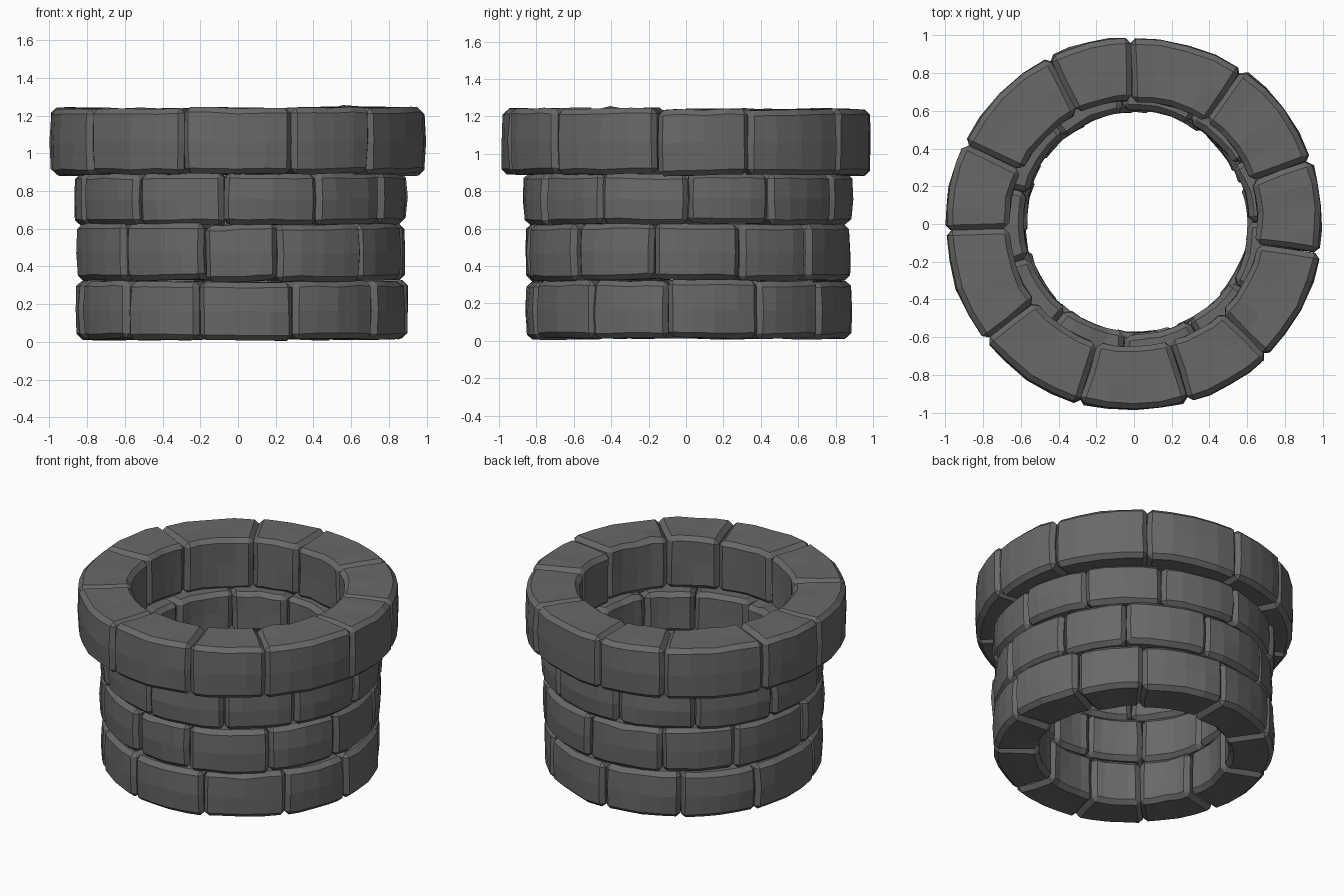
import bpy, bmesh, math, random

if "Cube" in bpy.data.objects:
    bpy.data.objects.remove(bpy.data.objects["Cube"])

random.seed(7)
SEG, LAY, DEP = 4, 2, 2   # divisions around, up and through each stone

dark = bpy.data.materials.new("dark_stone")
dark.diffuse_color = (0.14, 0.14, 0.14, 1)
dark.use_nodes = True
dark.node_tree.nodes["Principled BSDF"].inputs["Base Color"].default_value = dark.diffuse_color


def stone(name, a0, a1, r0, r1, z0, z1, centre):
    """One curved, chamfered, slightly uneven block between two angles (degrees)."""
    bm = bmesh.new()
    grid = {}
    dr, dz = random.uniform(-.008, .008), random.uniform(-.005, .005)
    tilt = random.uniform(-.016, .016)
    gap = 0.001
    for i in range(SEG + 1):
        for j in range(DEP + 1):
            for k in range(LAY + 1):
                if 0 < i < SEG and 0 < j < DEP and 0 < k < LAY:
                    continue
                u, v, w = i / SEG, j / DEP, k / LAY
                r = r0 + (r1 - r0) * v + dr + tilt * (u - .5)
                if j == DEP and k in (0, LAY):
                    r -= 0.008          # slight barrel on the outer face
                a = math.radians(a0) + gap / r + u * (math.radians(a1 - a0) - 2 * gap / r)
                z = z0 + (z1 - z0) * w + dz + tilt * (u - .5) * .6
                n = lambda: random.uniform(-.005, .005)
                grid[i, j, k] = bm.verts.new((centre[0] + r * math.cos(a) + n(),
                                              centre[1] + r * math.sin(a) + n(), z + n()))

    def sheet(na, nb, key):
        for a in range(na):
            for b in range(nb):
                bm.faces.new([grid[key(a + p, b + q)] for p, q in ((0, 0), (1, 0), (1, 1), (0, 1))])
    for e in (0, LAY):
        sheet(SEG, DEP, lambda a, b: (a, b, e))
    for e in (0, DEP):
        sheet(SEG, LAY, lambda a, b: (a, e, b))
    for e in (0, SEG):
        sheet(DEP, LAY, lambda a, b: (e, a, b))
    bmesh.ops.recalc_face_normals(bm, faces=bm.faces)

    # chamfer the twelve main edges
    sharp = [e for e in bm.edges if e.calc_face_angle() > math.radians(50)]
    bmesh.ops.bevel(bm, geom=sharp, offset=0.028, segments=1, profile=0.5, affect='EDGES')
    for v in bm.verts:
        v.co.z = max(v.co.z, 0)
    me = bpy.data.meshes.new(name)
    bm.to_mesh(me)
    bm.free()
    me.materials.append(dark)
    bpy.context.collection.objects.link(bpy.data.objects.new(name, me))


# courses: name, inner radius, outer radius, bottom, top, centre, joint angles
courses = [
    ("bottom_course", .592, .878, .015, .322, (.015, .01),
     [-134, -105, -71, -36, -7, 26, 54, 90, 124, 157, 194]),
    ("second_course", .592, .878, .325, .625, (.015, .01),
     [-135, -103, -77, -43, -12, 19, 47, 82, 116, 147, 186]),
    ("third_course", .592, .878, .625, .897, (.015, .01),
     [-129, -96, -62, -32, 0, 30, 62, 97, 130, 165, 198]),
    ("rim_course", .66, .998, .888, 1.238, (0, 0),
     [-142, -107, -73, -45, -9, 20, 55, 91, 117, 154.5, 182]),
]
for name, r0, r1, z0, z1, c, joints in courses:
    ends = joints[1:] + [joints[0] + 360]
    for n, (a0, a1) in enumerate(zip(joints, ends)):
        stone(f"{name}_stone_{n + 1}", a0, a1, r0, r1, z0, z1, c)
